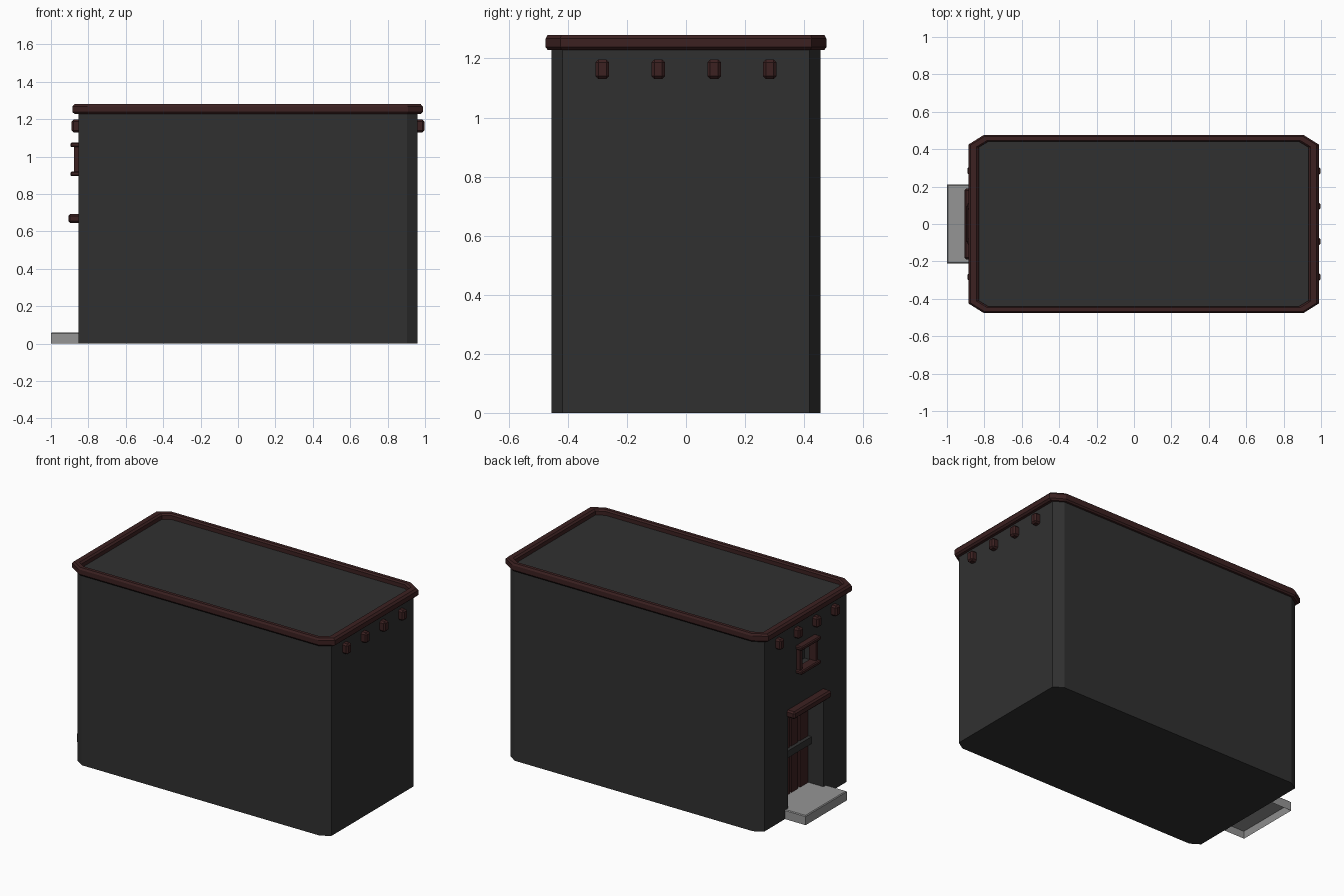
import bpy
import bmesh

cube = bpy.data.objects.get("Cube")
if cube:
    bpy.data.objects.remove(cube, do_unlink=True)


def material(name, rgb):
    m = bpy.data.materials.new(name)
    m.use_nodes = True
    m.diffuse_color = (*rgb, 1)
    m.node_tree.nodes["Principled BSDF"].inputs["Base Color"].default_value = (*rgb, 1)
    return m


CHARCOAL = material("charcoal wall", (0.03, 0.03, 0.03))
MAROON = material("dark maroon trim", (0.045, 0.015, 0.015))
STONE = material("grey stone", (0.3, 0.3, 0.3))


def finish(name, bm, *mats):
    bmesh.ops.recalc_face_normals(bm, faces=bm.faces)
    mesh = bpy.data.meshes.new(name)
    bm.to_mesh(mesh)
    bm.free()
    for m in mats:
        mesh.materials.append(m)
    ob = bpy.data.objects.new(name, mesh)
    bpy.context.collection.objects.link(ob)
    return ob


def box(name, x, y, z, mat, bevel=0.0):
    """Box spanning the given (low, high) ranges, with optional chamfers."""
    bm = bmesh.new()
    bmesh.ops.create_cube(bm, size=1)
    for v in bm.verts:
        v.co = [r[0] + (c + 0.5) * (r[1] - r[0]) for c, r in zip(v.co, (x, y, z))]
    if bevel:
        bmesh.ops.bevel(bm, geom=bm.edges[:], offset=bevel, segments=1, affect='EDGES')
    return finish(name, bm, mat)


def ring(bm, x0, x1, y, cx, cy, z):
    """Loop of vertices around a rectangle with clipped corners."""
    pts = [(x0 + cx, -y), (x1 - cx, -y), (x1, cy - y), (x1, y - cy),
           (x1 - cx, y), (x0 + cx, y), (x0, y - cy), (x0, cy - y)]
    return [bm.verts.new((px, py, z)) for px, py in pts]


def bridge(bm, a, b):
    for i in range(len(a)):
        j = (i + 1) % len(a)
        bm.faces.new((a[i], a[j], b[j], b[i]))


WALL_L, WALL_R, WALL_Y = -0.853, 0.96, 0.455
DOOR_X = -0.725

# Main building block
bm = bmesh.new()
low, high = [ring(bm, WALL_L, WALL_R, WALL_Y, 0.057, 0.037, z) for z in (0, 1.235)]
bridge(bm, low, high)
bm.faces.new(low)
bm.faces.new(high)
walls = finish("walls", bm, CHARCOAL)

# Door and window recesses
for y, z, depth in ((0.18, (0.015, 0.655), DOOR_X), (0.08, (0.91, 1.055), -0.79)):
    cutter = box("recess_cutter", (-1.1, depth), (-y, y), z, CHARCOAL)
    cutter.hide_render = True
    mod = walls.modifiers.new("recess", 'BOOLEAN')
    mod.operation = 'DIFFERENCE'
    mod.solver = 'EXACT'
    mod.object = cutter
    bpy.context.view_layer.objects.active = walls
    bpy.ops.object.modifier_apply(modifier=mod.name)
    bpy.data.objects.remove(cutter, do_unlink=True)

# Cornice: chamfered rim around a sunken roof
bm = bmesh.new()
rings = []
for t, z in ((0.7, 1.228), (0.2, 1.228), (0, 1.238), (0, 1.268),
             (0.2, 1.28), (0.8, 1.28), (1, 1.27), (1, 1.245)):
    rings.append(ring(bm, -0.885 + 0.055 * t, 0.988 - 0.055 * t, 0.475 - 0.035 * t,
                      0.08 - 0.03 * t, 0.05 - 0.02 * t, z))
for a, b in zip(rings, rings[1:]):
    bridge(bm, a, b)
roof = bm.faces.new(rings[-1])
roof.material_index = 1
finish("cornice_and_roof", bm, MAROON, CHARCOAL)

# Beam ends under the cornice at both short walls
for side, x in (("right", (WALL_L - 0.037, WALL_L + 0.03)),
                ("left", (WALL_R - 0.03, WALL_R + 0.036))):
    for i in range(4):
        y = -0.283 + i * 0.189
        box(f"beam_end_{side}_{i + 1}", x, (y - 0.023, y + 0.023), (1.13, 1.197), MAROON, 0.01)

# Window frame
for name, z in (("window_sill", (0.895, 0.92)), ("window_head", (1.05, 1.075))):
    box(name, (-0.896, -0.83), (-0.1, 0.1), z, MAROON, 0.006)
for name, s in (("window_jamb_right", -1), ("window_jamb_left", 1)):
    box(name, (-0.878, -0.83), sorted((s * 0.068, s * 0.092)), (0.915, 1.055), MAROON)

# Doorway: lintel, door, stiles and push bar
box("door_lintel", (-0.907, -0.82), (-0.19, 0.19), (0.645, 0.692), MAROON, 0.01)
box("door_panel", (DOOR_X - 0.008, DOOR_X + 0.01), (-0.18, 0.18), (0.03, 0.655), MAROON)
for s in (-1, 1):
    for n, (inner, outer) in enumerate(((0.008, 0.075), (0.095, 0.178))):
        box(f"door_plank_{n}_{'left' if s > 0 else 'right'}", (DOOR_X - 0.022, DOOR_X),
            sorted((s * inner, s * outer)), (0.05, 0.65), MAROON)
box("door_bar", (DOOR_X - 0.045, DOOR_X - 0.015), (-0.18, 0.18), (0.315, 0.36), CHARCOAL)

# Entrance step, hollow underneath, and the threshold behind it
bm = bmesh.new()
bmesh.ops.create_cube(bm, size=1)
for v in bm.verts:
    v.co = (-0.925 + v.co.x * 0.15, v.co.y * 0.42, 0.03 + v.co.z * 0.06)
top = [e for e in bm.edges if all(v.co.z > 0.05 for v in e.verts)]
bmesh.ops.bevel(bm, geom=top, offset=0.005, segments=1, affect='EDGES')
bm.normal_update()
base = min(bm.faces, key=lambda f: f.calc_center_median().z)
bmesh.ops.inset_individual(bm, faces=[base], thickness=0.015)
bmesh.ops.translate(bm, verts=base.verts[:], vec=(0, 0, 0.04))
finish("entrance_step", bm, STONE)
box("threshold", (-0.86, DOOR_X), (-0.179, 0.179), (0.016, 0.06), STONE)
